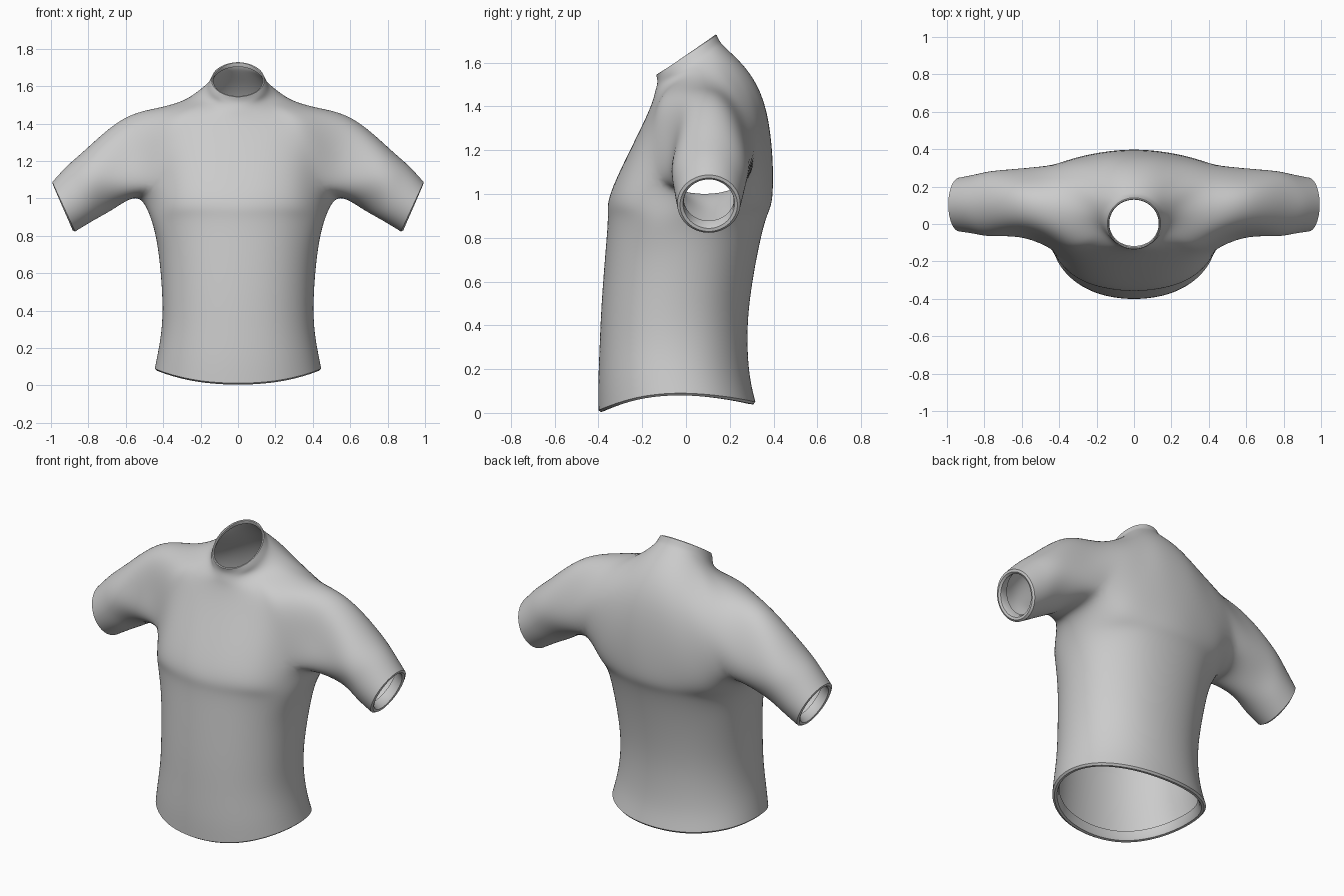
import bpy, bmesh
from math import sin, cos, pi, radians, copysign
from mathutils import Vector

if "Cube" in bpy.data.objects:
    bpy.data.objects.remove(bpy.data.objects["Cube"])

bm = bmesh.new()


def ring(points):
    return [bm.verts.new(p) for p in points]


def bridge(a, b, closed=False):
    n = len(a)
    for i in range(n if closed else n - 1):
        j = (i + 1) % n
        bm.faces.new((a[i], a[j], b[j], b[i]))


# Yoke: half rings from front centre, over the shoulder, to back centre
T = [i * pi / 12 for i in range(13)]
neck_top = ring([(.142 * sin(t), .002 - .138 * cos(t), 1.635 - .092 * cos(t)) for t in T])
neck_mid = ring([(.158 * sin(t), .013 - .144 * cos(t), 1.602 - .092 * cos(t)) for t in T])
neck_base = ring([(.215 * sin(t), .035 - .177 * cos(t), 1.55 - .088 * cos(t)) for t in T])
shoulder = ring([
    (0, -.19, 1.335), (.11, -.185, 1.335), (.21, -.17, 1.34), (.30, -.145, 1.36),
    (.35, -.11, 1.41), (.385, -.03, 1.465), (.40, .07, 1.49), (.39, .16, 1.475),
    (.36, .24, 1.435), (.30, .30, 1.395), (.21, .33, 1.395), (.11, .35, 1.41), (0, .355, 1.42)])
chest = ring([
    (0, -.33, 1.04), (.15, -.32, 1.04), (.30, -.27, 1.04), (.45, -.13, 1.07),
    (.54, -.07, 1.22), (.59, -.01, 1.37), (.61, .10, 1.425), (.60, .21, 1.375),
    (.555, .29, 1.23), (.475, .29, 1.08), (.31, .35, 1.04), (.15, .385, 1.04), (0, .397, 1.04)])
yoke = [neck_top, neck_mid, neck_base, shoulder, chest]
for a, b in zip(yoke, yoke[1:]):
    bridge(a, b)
underarm = bm.verts.new((.54, .09, 1.0))

# Body: half rings down to the bowed hem (z, half width, front y, back y, bow amount)
prev = chest[:4] + [underarm] + chest[9:]
for z, w, f, b, bow in [(.9, .468, -.357, .37, 0), (.73, .428, -.368, .327, 0),
                        (.5, .406, -.385, .29, 0), (.32, .407, -.394, .281, .1),
                        (.19, .425, -.40, .292, .6), (.09, .445, -.40, .317, 1)]:
    pts = []
    for i in range(9):
        c, s = cos(i * pi / 8), sin(i * pi / 8)
        c = copysign(abs(c) ** .93, c) if abs(c) > 1e-6 else 0
        s = s ** .93 if s > 1e-6 else 0
        drop = (.078 if c > 0 else .04) * c * c * bow
        pts.append((w * s, (f + b) / 2 - (b - f) / 2 * c, z - drop))
    cur = ring(pts)
    bridge(prev, cur)
    prev = cur

# Sleeve: tilted rings (centre, half height vector x and z, half depth)
prev = chest[3:10] + [underarm]
for cx, cy, cz, px, pz, ry in [(.73, .11, 1.11, .075, .16, .176),
                               (.84, .106, 1.03, .07, .146, .160),
                               (.932, .104, .955, .061, .132, .144)]:
    cur = ring([(cx + px * cos(a), cy + ry * sin(a), cz + pz * cos(a))
                for a in [radians(-135 + 45 * k) for k in range(8)]])
    bridge(prev, cur, True)
    prev = cur

# Mirror to the other side
bmesh.ops.mirror(bm, geom=bm.verts[:] + bm.edges[:] + bm.faces[:], axis='X', merge_dist=.0005)
bmesh.ops.remove_doubles(bm, verts=bm.verts[:], dist=.0005)
bmesh.ops.recalc_face_normals(bm, faces=bm.faces[:])

# Adjust the cage so the subdivided surface passes through the points above
goal = {v: v.co.copy() for v in bm.verts}


def limit(v):
    if v.is_boundary:
        ends = [e.other_vert(v).co for e in v.link_edges if e.is_boundary]
        return (4 * v.co + ends[0] + ends[1]) / 6
    n = len(v.link_edges)
    near = {e.other_vert(v) for e in v.link_edges}
    total = n * n * v.co
    for u in near:
        total = total + 4 * u.co
    for f in v.link_faces:
        for u in f.verts:
            if u != v and u not in near:
                total = total + u.co
    return total / (n * (n + 5))


for _ in range(12):
    step = {v: goal[v] - limit(v) for v in bm.verts}
    for v, d in step.items():
        v.co += d * .9

mesh = bpy.data.meshes.new("shirt")
bm.to_mesh(mesh)
bm.free()
shirt = bpy.data.objects.new("shirt", mesh)
bpy.context.collection.objects.link(shirt)
sub = shirt.modifiers.new("smooth", 'SUBSURF')
sub.levels = sub.render_levels = 3

# Bake the smooth surface, then turn the open edges inward as hems
bm = bmesh.new()
bm.from_object(shirt, bpy.context.evaluated_depsgraph_get())
shirt.modifiers.clear()
bmesh.ops.recalc_face_normals(bm, faces=bm.faces[:])
bm.normal_update()
rim = [e for e in bm.edges if e.is_boundary]
frame = {}
for v in {v for e in rim for v in e.verts}:
    inner = [e.other_vert(v) for e in v.link_edges if not e.is_boundary][0]
    size = .4 if v.co.z > 1.4 else 1
    frame[v] = (v.co.copy(), v.normal.copy(), (inner.co - v.co).normalized(), size)
prev = {v: v for v in frame}
for depth, up in [(.012, -.008), (.026, -.004), (.032, .012), (.034, .05)]:
    cur = {v: bm.verts.new(co - n * depth * s + d * up * s) for v, (co, n, d, s) in frame.items()}
    for e in rim:
        a, b = e.verts
        bm.faces.new((prev[a], prev[b], cur[b], cur[a]))
    prev = cur
bmesh.ops.recalc_face_normals(bm, faces=bm.faces[:])
bm.to_mesh(mesh)
bm.free()

bpy.context.view_layer.objects.active = shirt
shirt.select_set(True)
bpy.ops.object.shade_smooth_by_angle(angle=radians(40))
